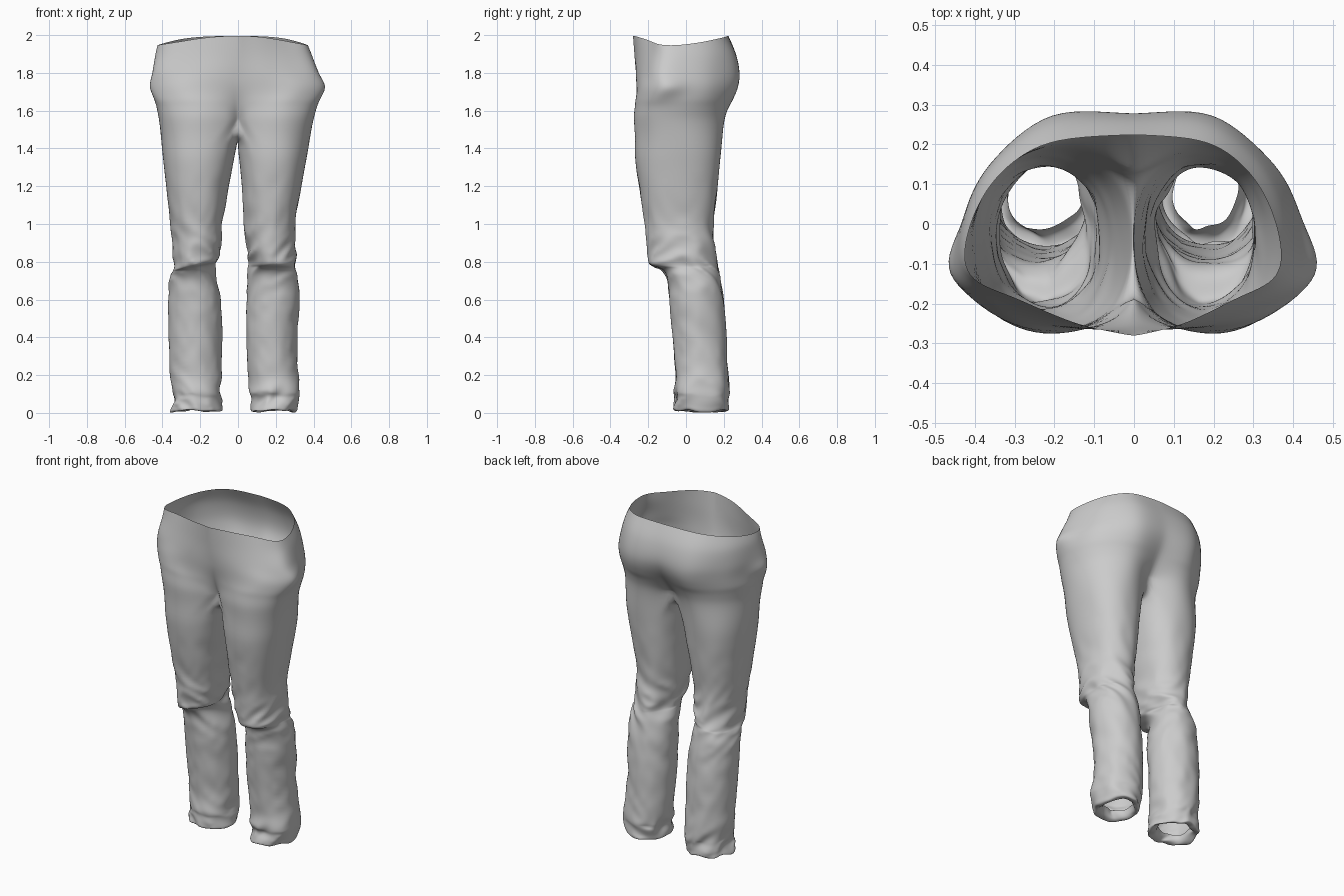
import bpy, bmesh, math
from mathutils import Vector, noise

if "Cube" in bpy.data.objects:
    bpy.data.objects.remove(bpy.data.objects["Cube"])

OUT, INN = 28, 14      # segments on the outer and inner side of each half


def smooth(rows, n):
    """Catmull-Rom interpolation through tuples, n steps per span."""
    res = []
    for i in range(len(rows) - 1):
        a, b, c, d = (rows[max(i - 1, 0)], rows[i], rows[i + 1],
                      rows[min(i + 2, len(rows) - 1)])
        for k in range(n):
            t = k / n
            res.append(tuple(0.5 * (2 * q + (r - p) * t + (2 * p - 5 * q + 4 * r - s) * t * t
                                    + (3 * q - p - 3 * r + s) * t ** 3)
                             for p, q, r, s in zip(a, b, c, d)))
    res.append(tuple(rows[-1]))
    return res


# Hip levels: height, left width, right width, half outline from front to back centre
HIPS = [
    (1.98, 1.07, .93, [(0, -.282), (.13, -.252), (.27, -.19), (.385, -.13), (.39, -.02), (.325, .115), (.2, .205), (0, .225)]),
    (1.90, 1.05, .94, [(0, -.274), (.14, -.255), (.29, -.20), (.405, -.13), (.41, -.01), (.345, .14), (.2, .252), (0, .264)]),
    (1.80, 1.04, .98, [(0, -.264), (.14, -.262), (.30, -.22), (.43, -.14), (.415, .01), (.35, .15), (.2, .274), (0, .278)]),
    (1.72, 1.02, 1.01, [(0, -.250), (.14, -.262), (.32, -.235), (.455, -.125), (.42, .01), (.35, .15), (.19, .27), (0, .256)]),
    (1.63, 1.03, 1.0, [(0, -.22), (.10, -.26), (.26, -.268), (.40, -.18), (.42, -.03), (.35, .13), (.18, .238), (0, .195)]),
    (1.54, 1.03, .98, [(0, -.18), (.07, -.252), (.23, -.284), (.37, -.205), (.405, -.05), (.335, .12), (.17, .208), (0, .12)]),
]

# Leg rings: height, left inner/outer x, right inner/outer x, front y, back y
LEGS = [
    (1.40, .010, .408, .0, .378, -.284, .192),
    (1.20, .048, .38, .02, .335, -.25, .168),
    (1.00, .08, .36, .03, .305, -.22, .148),
    (.90, .085, .345, .04, .31, -.207, .152),
    (.83, .09, .345, .05, .31, -.202, .16),
    (.785, .10, .345, .055, .31, -.19, .167),
    (.762, .12, .35, .055, .315, -.135, .17),
    (.70, .11, .368, .05, .322, -.10, .185),
    (.58, .088, .37, .043, .325, -.088, .202),
    (.40, .085, .368, .043, .315, -.07, .215),
    (.22, .085, .362, .052, .32, -.058, .225),
    (.12, .088, .345, .058, .335, -.066, .23),
    (.08, .09, .343, .063, .332, -.058, .226),
    (.04, .085, .355, .058, .32, -.064, .224),
    (.012, .087, .358, .062, .305, -.062, .22),
    (.02, .12, .328, .085, .275, -.03, .182),
    (.06, .125, .325, .09, .268, -.015, .165),
]


def hip_rings(side):
    levels = []
    for i, (z, wl, wr, pts) in enumerate(HIPS):
        w = wl if side < 0 else wr
        arc = smooth([(x * w, y) for x, y in pts], 4)
        flat = []
        for k, (x, y) in enumerate(arc):
            # waistband dips at the sides
            dip = math.sin(math.pi * k / OUT) ** 2.5
            dz = .016 - .05 * dip if i == 0 else (-.01 * dip if i == 1 else 0)
            flat += [side * x, y, z + dz]
        levels.append(flat)
    return [[Vector(r[j:j + 3]) for j in range(0, len(r), 3)] for r in smooth(levels, 4)]


def crumple(z):
    """Wrinkle strength by height: strong at hem and knee."""
    return (.007 * max(0, min(1, (1.4 - z) / .3)) + .008 * math.exp(-((z - .80) / .10) ** 2)
            + .010 * math.exp(-((z - .06) / .07) ** 2))


def leg_rings(side):
    rings = []
    for z, li, lo, ri, ro, y0, y1 in smooth(LEGS, 4):
        a, b = (li, lo) if side < 0 else (ri, ro)
        cx, cy, rx, ry = (a + b) / 2, (y0 + y1) / 2, (b - a) / 2, (y1 - y0) / 2
        # squarish thigh, rounder from the knee down
        e = .88 + .10 * max(0, min(1, (1.2 - z) / .3))
        ring = []
        for k in range(OUT + INN):
            t = math.radians(-125 + 250 * k / OUT) if k <= OUT else \
                math.radians(125 + 110 * (k - OUT) / INN)
            c, s = math.cos(t), math.sin(t)
            x = cx + rx * math.copysign(abs(c) ** e, c)
            y = cy + ry * math.copysign(abs(s) ** e, s)
            # knee folds slant up towards the inside of the left leg
            slant = math.exp(-((z - .78) / .09) ** 2) * (.2 if side < 0 else .03) * (cx - x)
            p = Vector((side * x, y, z + slant))
            # diagonal cloth folds
            n = noise.noise(Vector((p.x * 7, p.y * 7 + z * 4, z * 11 - side * p.x * 10)))
            d = Vector((side * c, s, 0))
            p += d * crumple(z) * (.45 - 2.5 * abs(n))
            if z < .1:
                p.z += .022 * noise.noise(Vector((p.x * 12, p.y * 12, 3)))
            p.z = max(p.z, 0)
            ring.append(p)
        rings.append(ring)
    return rings


bm = bmesh.new()


def skin(upper, lower, closed):
    n = len(upper)
    for k in range(n if closed else n - 1):
        j = (k + 1) % n
        bm.faces.new((upper[k], upper[j], lower[j], lower[k]))


for side in (-1, 1):
    # hips and seat
    hips = [[bm.verts.new(p) for p in r] for r in hip_rings(side)]
    for u, l in zip(hips, hips[1:]):
        skin(u, l, False)
    # crotch seam hanging between the front and back centre
    f, b = hips[-1][0].co, hips[-1][-1].co
    seam = []
    for k in range(1, INN):
        t = k / INN
        p = b.lerp(f, t)
        seam.append(bm.verts.new((0, p.y, p.z - .09 * math.sin(math.pi * t) ** .7)))
    # leg tube down to the tucked hem
    rings = [hips[-1] + seam] + [[bm.verts.new(p) for p in r] for r in leg_rings(side)]
    for u, l in zip(rings, rings[1:]):
        skin(u, l, True)

# join both halves along the centre line, then relax the hip-to-thigh join
bmesh.ops.remove_doubles(bm, verts=[v for v in bm.verts if abs(v.co.x) < 1e-4 and v.co.z > 1.42], dist=1e-4)
for _ in range(4):
    bmesh.ops.smooth_vert(bm, verts=[v for v in bm.verts if 1.3 < v.co.z < 1.64 and abs(v.co.x) > .06],
                          factor=.5, use_axis_x=True, use_axis_y=True, use_axis_z=True)
bmesh.ops.recalc_face_normals(bm, faces=bm.faces)
mesh = bpy.data.meshes.new("trousers")
bm.to_mesh(mesh)
bm.free()
trousers = bpy.data.objects.new("trousers", mesh)
bpy.context.collection.objects.link(trousers)

sub = trousers.modifiers.new("soften", 'SUBSURF')
sub.levels = sub.render_levels = 1
for poly in mesh.polygons:
    poly.use_smooth = True
